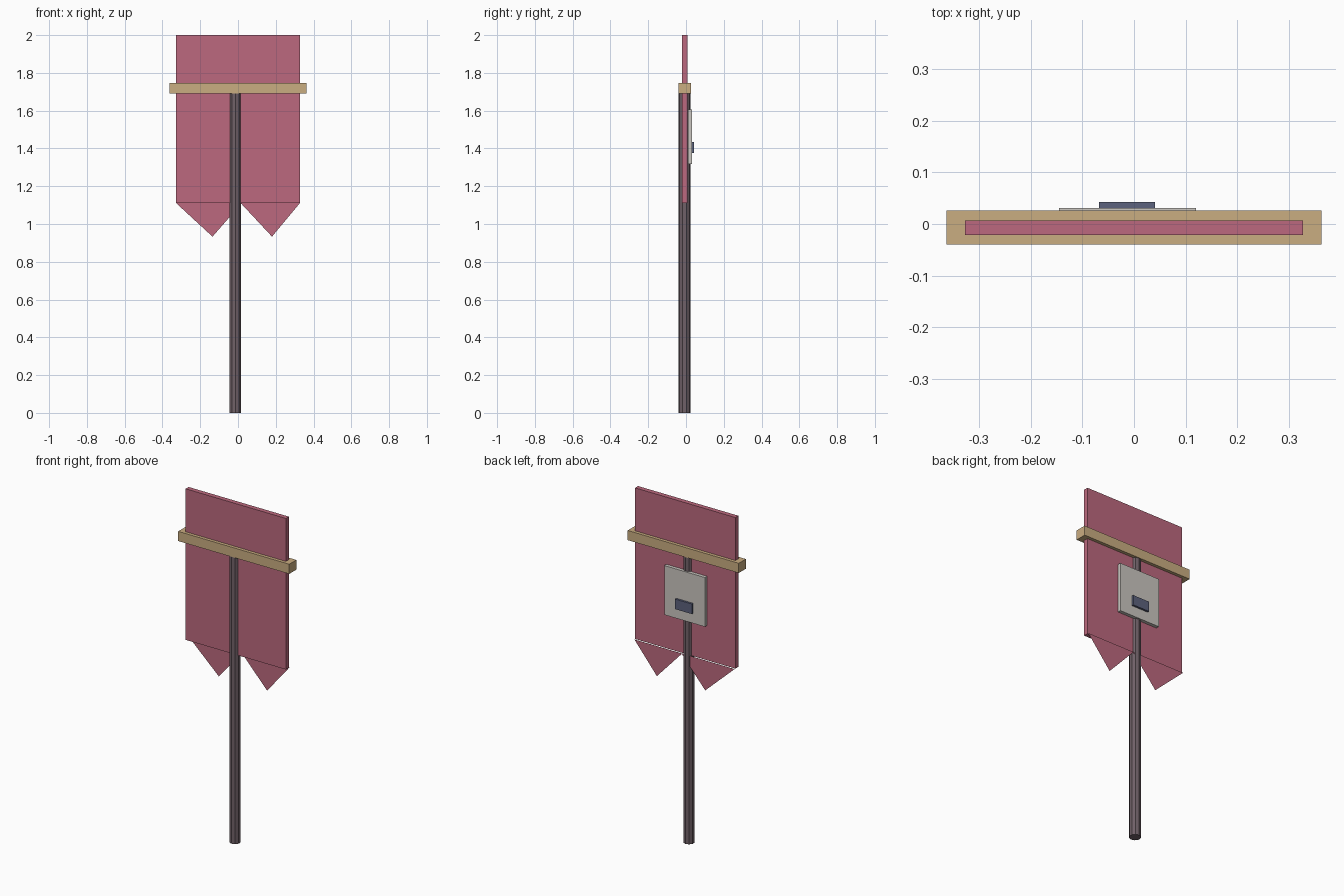
import bpy, math

if "Cube" in bpy.data.objects:
    bpy.data.objects.remove(bpy.data.objects["Cube"])


def srgb(r, g, b):
    f = lambda c: c / 12.92 if c <= 0.04045 else ((c + 0.055) / 1.055) ** 2.4
    return (f(r / 255), f(g / 255), f(b / 255), 1)


def material(name, rgb):
    m = bpy.data.materials.new(name)
    m.diffuse_color = srgb(*rgb)
    m.use_nodes = True
    m.node_tree.nodes["Principled BSDF"].inputs["Base Color"].default_value = m.diffuse_color
    return m


red = material("rose_cloth", (188, 105, 126))
tan = material("tan_wood", (202, 173, 129))
dark = material("dark_pole", (112, 97, 104))
grey = material("light_grey", (203, 199, 193))
navy = material("slate_blue", (92, 98, 125))


def mesh_part(name, verts, faces, mat):
    me = bpy.data.meshes.new(name)
    me.from_pydata(verts, [], faces)
    me.materials.append(mat)
    ob = bpy.data.objects.new(name, me)
    bpy.context.collection.objects.link(ob)
    return ob


def box(name, x, y, z, mat):
    """Box from (min, max) ranges."""
    bpy.ops.mesh.primitive_cube_add(
        size=1, location=[sum(r) / 2 for r in (x, y, z)])
    ob = bpy.context.object
    ob.name = name
    ob.scale = [r[1] - r[0] for r in (x, y, z)]
    bpy.ops.object.transform_apply(location=False, rotation=False, scale=True)
    ob.data.materials.append(mat)
    return ob


# Pole
bpy.ops.mesh.primitive_cylinder_add(
    vertices=10, radius=0.032, depth=1.695, location=(-0.014, -0.008, 0.8475))
pole = bpy.context.object
pole.name = "pole"
pole.data.materials.append(dark)

# Banner cloth and the crossbar that holds it
box("banner_cloth", (-0.327, 0.327), (-0.021, 0.007), (1.11, 2.0), red)
box("crossbar", (-0.362, 0.362), (-0.04, 0.026), (1.69, 1.747), tan)

# Two flat pointed tails hanging below the cloth
for name, left, tip, right in (("left_tail", -0.327, -0.135, 0.02),
                               ("right_tail", 0.015, 0.18, 0.327)):
    mesh_part(name, [(left, 0.014, 1.11), (tip, 0.014, 0.933),
                     (right, 0.014, 1.11)], [(0, 1, 2)], red)

# Back plate with a small raised block
box("back_plate", (-0.145, 0.12), (0.011, 0.031), (1.317, 1.607), grey)
box("back_block", (-0.068, 0.041), (0.027, 0.043), (1.376, 1.435), navy)
